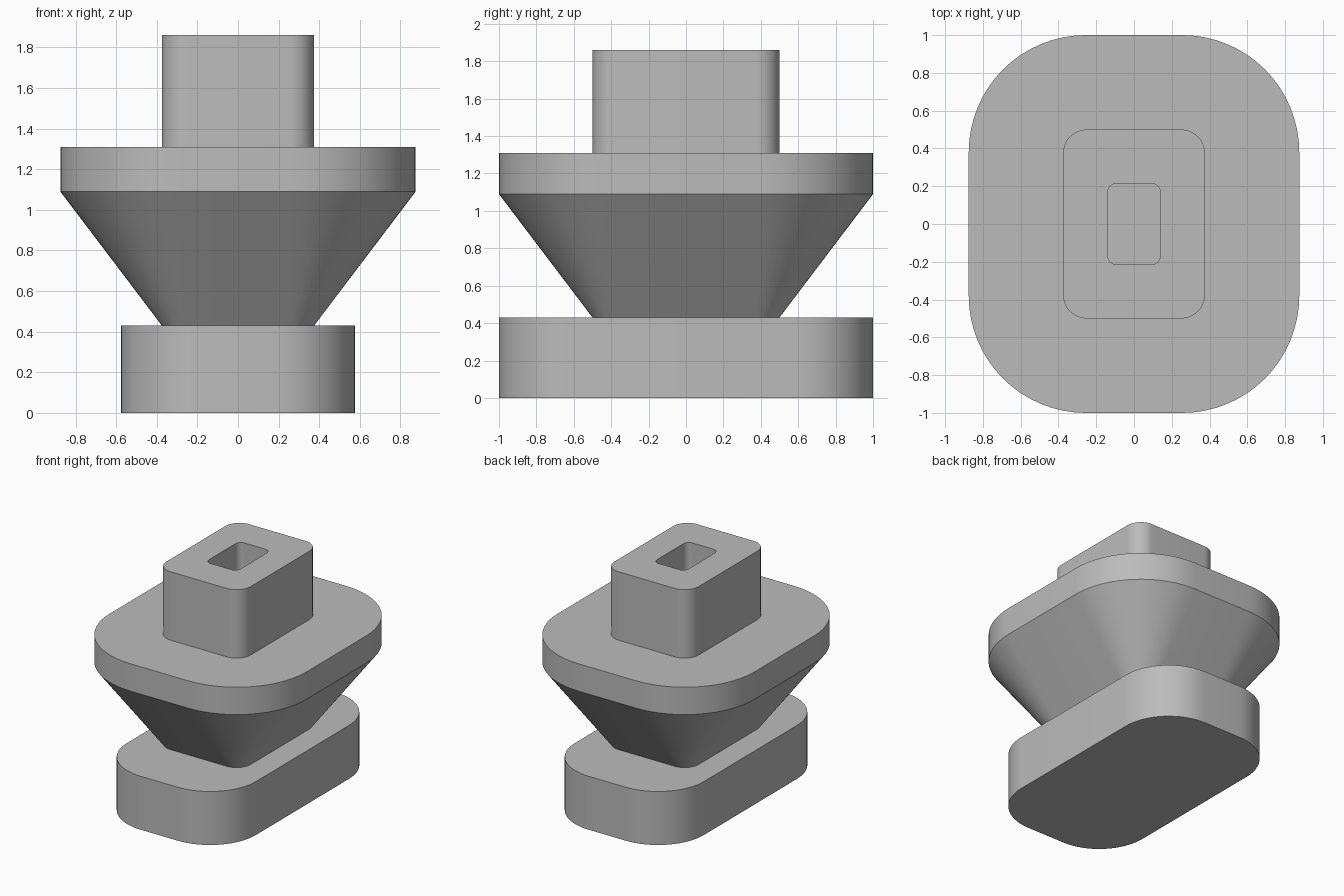
import bpy
import bmesh
import math

default = bpy.data.objects.get("Cube")
if default:
    bpy.data.objects.remove(default, do_unlink=True)

ARC_STEPS = 16

grey = bpy.data.materials.new("plain grey")
grey.use_nodes = True
COLOUR = (0.5, 0.5, 0.5, 1)
grey.diffuse_color = COLOUR
grey.node_tree.nodes["Principled BSDF"].inputs["Base Color"].default_value = COLOUR


def rounded_rect(half_x, half_y, radius):
    """Outline of a rounded rectangle, counter-clockwise."""
    points = []
    for corner, (sx, sy) in enumerate([(1, 1), (-1, 1), (-1, -1), (1, -1)]):
        for step in range(ARC_STEPS + 1):
            angle = math.pi / 2 * (corner + step / ARC_STEPS)
            points.append((sx * (half_x - radius) + radius * math.cos(angle),
                           sy * (half_y - radius) + radius * math.sin(angle)))
    return points


def loft(name, sections, cap_start=True, cap_end=True):
    """Skin a list of (outline, height) sections into one object."""
    bm = bmesh.new()
    rings = [[bm.verts.new((x, y, z)) for x, y in outline]
             for outline, z in sections]
    count = len(rings[0])
    for low, high in zip(rings, rings[1:]):
        for i in range(count):
            j = (i + 1) % count
            bm.faces.new((low[i], low[j], high[j], high[i]))
    if cap_start:
        bm.faces.new(rings[0][::-1])
    if cap_end:
        bm.faces.new(rings[-1])
    mesh = bpy.data.meshes.new(name)
    bm.to_mesh(mesh)
    bm.free()
    mesh.materials.append(grey)
    obj = bpy.data.objects.new(name, mesh)
    bpy.context.collection.objects.link(obj)
    bpy.ops.object.select_all(action='DESELECT')
    obj.select_set(True)
    bpy.context.view_layer.objects.active = obj
    bpy.ops.object.shade_smooth_by_angle(angle=math.radians(30))
    return obj


# Shared outlines and joint heights
foot = rounded_rect(0.575, 1.0, 0.41)
neck = rounded_rect(0.375, 0.5, 0.125)
rim = rounded_rect(0.875, 1.0, 0.62)
socket = rounded_rect(0.14, 0.215, 0.05)
BASE_TOP, FUNNEL_TOP, FLANGE_TOP, TOWER_TOP = 0.43, 1.09, 1.31, 1.86

# Parts from bottom to top
loft("base", [(foot, 0), (foot, BASE_TOP)])
loft("funnel", [(neck, BASE_TOP), (rim, FUNNEL_TOP)], False, False)
loft("flange", [(rim, FUNNEL_TOP), (rim, FLANGE_TOP)], cap_start=False)

# Tower with a blind socket sunk into its top
loft("tower", [(neck, FLANGE_TOP), (neck, TOWER_TOP),
               (socket, TOWER_TOP), (socket, FLANGE_TOP + 0.005)],
     cap_start=False)
